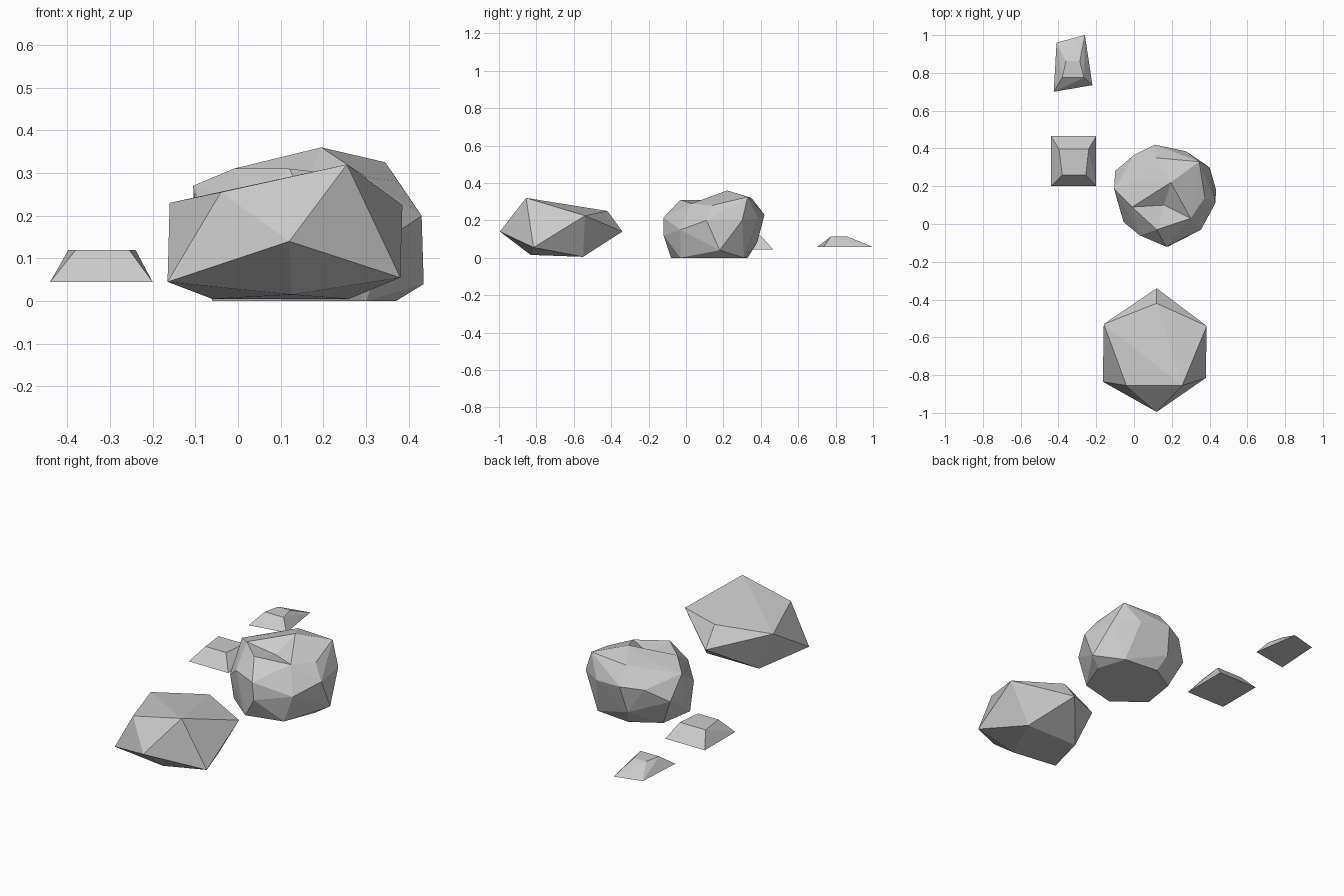
import bpy, bmesh
from mathutils import Vector


def hull_rock(name, points, dents=()):
    """Flat-faced rock wrapped around points; dents push chosen points inwards afterwards."""
    bm = bmesh.new()
    for p in points:
        bm.verts.new(p)
    bmesh.ops.convex_hull(bm, input=bm.verts[:])
    bmesh.ops.delete(bm, geom=[v for v in bm.verts if not v.link_faces], context='VERTS')
    for start, depth in dents:
        v = min(bm.verts, key=lambda v: (v.co - Vector(start)).length)
        v.co.z -= depth
    bmesh.ops.recalc_face_normals(bm, faces=bm.faces[:])
    mesh = bpy.data.meshes.new(name)
    bm.to_mesh(mesh)
    bm.free()
    obj = bpy.data.objects.new(name, mesh)
    bpy.context.collection.objects.link(obj)
    return obj


def at_height(z, outline):
    return [(x, y, z) for x, y in outline]


# Front boulder: a squashed, tilted twenty-sided stone
hull_rock("front_boulder", [
    (-0.16, -0.53, 0.23), (0.385, -0.54, 0.225),
    (-0.165, -0.835, 0.045), (0.38, -0.815, 0.055),
    (-0.04, -0.855, 0.255), (0.255, -0.855, 0.32),
    (-0.06, -0.55, 0.005), (0.26, -0.55, 0.005),
    (0.12, -0.995, 0.14), (0.12, -0.42, 0.25),
    (0.12, -0.34, 0.14), (0.125, -0.83, 0.015)])

# Round boulder: flat base, bulging sides, dented lumpy top
base = at_height(0, [(-0.06, 0.05), (-0.03, 0.24), (0.12, 0.33), (0.32, 0.31),
                     (0.37, 0.15), (0.30, -0.03), (0.10, -0.08)])
sides = [
    (-0.10, 0.28, 0.15), (-0.105, 0.185, 0.27), (-0.09, 0.13, 0.10),
    (-0.055, 0.01, 0.15), (0.03, -0.06, 0.22), (0.17, -0.12, 0.215),
    (0.18, -0.12, 0.12), (0.355, -0.03, 0.15), (0.43, 0.11, 0.20),
    (0.435, 0.18, 0.04), (0.40, 0.30, 0.20), (0.275, 0.385, 0.21),
    (0.11, 0.42, 0.23), (0.0, 0.365, 0.22), (0.09, 0.38, 0.08)]
crown = [
    (0.195, 0.22, 0.36), (0.345, 0.33, 0.325), (-0.01, 0.09, 0.31),
    (0.03, 0.23, 0.31), (0.12, -0.03, 0.31), (0.30, 0.03, 0.29),
    (0.375, 0.14, 0.28), (0.12, 0.35, 0.32), (0.16, 0.10, 0.345)]
hull_rock("round_boulder", base + sides + crown, [((0.16, 0.10, 0.345), 0.065)])

# Two small stones: tapered slabs with flat tops
hull_rock("small_stone_middle",
          at_height(0.045, [(-0.44, 0.20), (-0.20, 0.20), (-0.20, 0.465), (-0.44, 0.465)])
          + at_height(0.12, [(-0.38, 0.26), (-0.255, 0.26), (-0.24, 0.397), (-0.397, 0.397)]))
hull_rock("small_stone_back",
          at_height(0.057, [(-0.425, 0.70), (-0.22, 0.735), (-0.26, 1.0), (-0.41, 0.96)])
          + at_height(0.114, [(-0.38, 0.775), (-0.265, 0.775), (-0.287, 0.862), (-0.36, 0.862)]))
